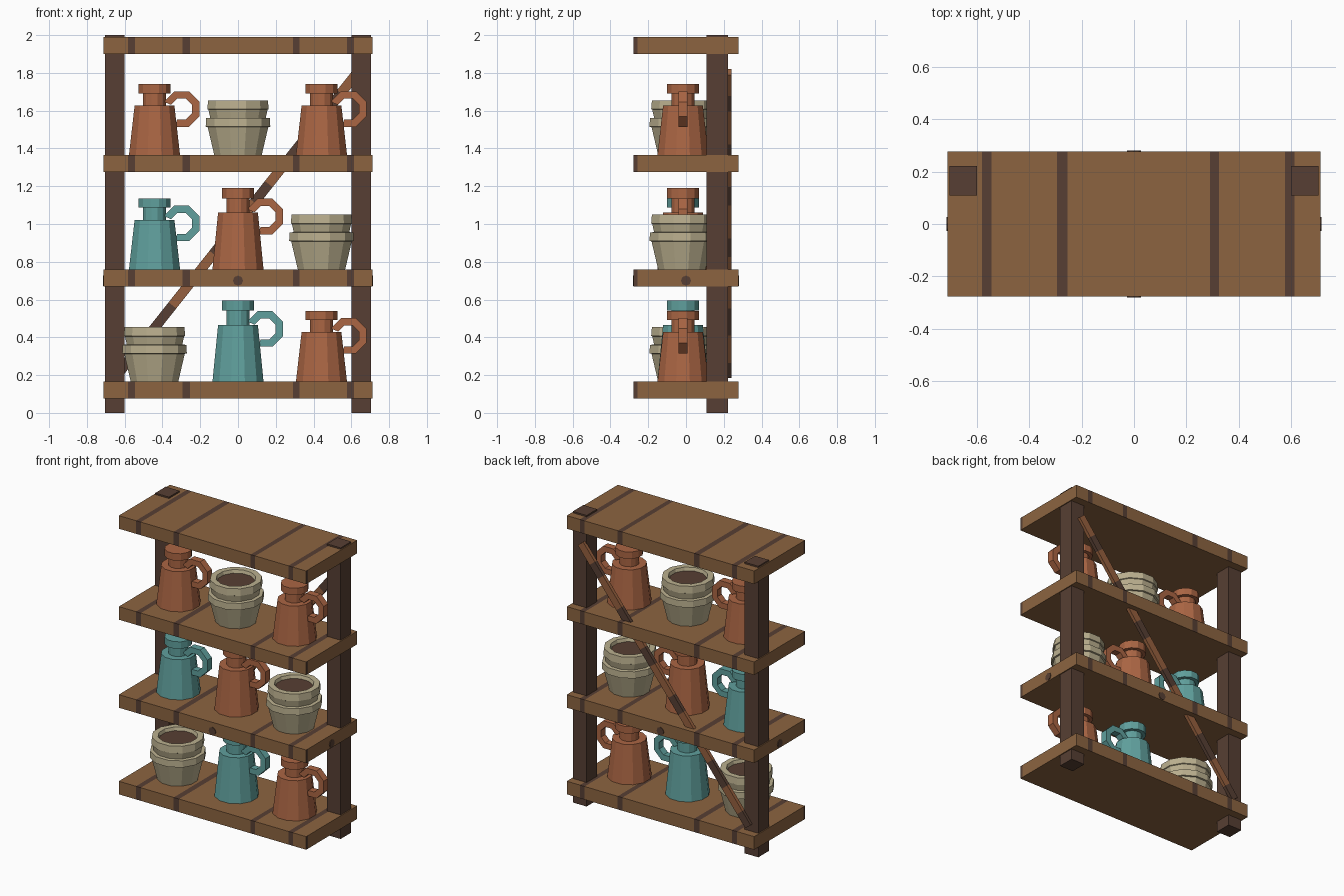
import bpy, bmesh, math
from mathutils import Matrix, Vector

if "Cube" in bpy.data.objects:
    bpy.data.objects.remove(bpy.data.objects["Cube"])


def material(name, hexcode):
    m = bpy.data.materials.new(name)
    rgb = [int(hexcode[i:i + 2], 16) / 255 for i in (0, 2, 4)]
    m.diffuse_color = [((c + 0.055) / 1.055) ** 2.4 for c in rgb] + [1]
    m.use_nodes = True
    m.node_tree.nodes["Principled BSDF"].inputs["Base Color"].default_value = m.diffuse_color
    return m


WOOD = material("wood", "8C6440")
DARK = material("dark_wood", "573F33")
RED = material("red_wood", "96603E")
CLAY = material("terracotta", "AB6644")
TEAL = material("teal_glaze", "60A09D")
CREAM = material("cream_glaze", "BBB08F")


def finish(name, bm, mats):
    bmesh.ops.recalc_face_normals(bm, faces=bm.faces)
    me = bpy.data.meshes.new(name)
    bm.to_mesh(me)
    bm.free()
    for m in mats:
        me.materials.append(m)
    ob = bpy.data.objects.new(name, me)
    bpy.context.collection.objects.link(ob)
    return ob


def box_bm(lo, hi):
    bm = bmesh.new()
    bmesh.ops.create_cube(bm, size=1)
    lo, hi = Vector(lo), Vector(hi)
    for v in bm.verts:
        v.co = (lo + hi) / 2 + v.co * (hi - lo)
    return bm


def cut(bm, axis, value):
    no = Vector((0, 0, 0))
    no[axis] = 1
    bmesh.ops.bisect_plane(bm, geom=bm.verts[:] + bm.edges[:] + bm.faces[:],
                           plane_co=no * value, plane_no=no)


def lathe(bm, profile, loc, sides=12):
    rings = []
    for r, z in profile:
        rings.append([bm.verts.new((loc[0] + r * math.cos(a), loc[1] + r * math.sin(a), loc[2] + z))
                      for a in (2 * math.pi * (i + 0.5) / sides for i in range(sides))])
    for a, b in zip(rings, rings[1:]):
        for i in range(sides):
            j = (i + 1) % sides
            bm.faces.new((a[i], a[j], b[j], b[i]))
    bm.faces.new(rings[0][::-1])
    return bm.faces.new(rings[-1])


# posts
for name, x0 in (("left_post", -0.705), ("right_post", 0.6)):
    finish(name, box_bm((x0, 0.108, 0), (x0 + 0.105, 0.222, 2.0)), [DARK])

# shelves with dark bands on the top, front and back
BANDS = ((-0.582, -0.545), (-0.295, -0.255), (0.29, 0.325), (0.577, 0.613))
for k, z0 in enumerate((0.075, 0.67, 1.275, 1.9)):
    bm = box_bm((-0.712, -0.277, z0), (0.712, 0.277, z0 + 0.09))
    for pair in BANDS:
        for x in pair:
            cut(bm, 0, x)
    cut(bm, 1, -0.257)
    bm.normal_update()
    for f in bm.faces:
        c = f.calc_center_median()
        band = any(a < c.x < b for a, b in BANDS) and f.normal.z > -0.5
        end = abs(f.normal.x) > 0.5 and c.y < -0.257
        f.material_index = int(band or end)
    finish(f"shelf_{k + 1}", bm, [WOOD, DARK])

# knots on the edges of the second shelf
for k in range(4):
    bm = bmesh.new()
    dist = 0.278 if k % 2 == 0 else 0.713
    bmesh.ops.create_cone(bm, cap_ends=True, segments=8, radius1=0.027, radius2=0.027, depth=0.006,
                          matrix=Matrix.Translation((0, 0, 0.7)) @ Matrix.Rotation(k * math.pi / 2, 4, 'Z')
                          @ Matrix.Translation((0, -dist, 0)) @ Matrix.Rotation(math.pi / 2, 4, 'X'))
    finish(f"knot_{k + 1}", bm, [DARK])

# diagonal brace with dark patches
A, B = Vector((-0.64, 0.229, 0.2)), Vector((0.634, 0.229, 1.805))
L = (B - A).length
PATCHES = ((0.0, 0.05), (0.14, 0.23), (0.4, 0.46), (0.57, 0.63), (0.7, 0.77), (0.88, 0.93))
bm = box_bm((0, -0.012, -0.026), (L, 0.012, 0.026))
for pair in PATCHES:
    for t in pair:
        if t > 0:
            cut(bm, 0, t * L)
for f in bm.faces:
    t = f.calc_center_median().x / L
    f.material_index = int(any(a < t < b for a, b in PATCHES))
ang = math.atan2(B.z - A.z, B.x - A.x)
bm.transform(Matrix.Translation(A) @ Matrix.Rotation(-ang, 4, 'Y'))
finish("diagonal_brace", bm, [RED, DARK])

Y = -0.016


# jug: body, neck and lip in one profile, plus an open octagonal handle
def jug(name, x, z, s, mat):
    bm = bmesh.new()
    prof = [(0.14, 0), (0.109, 0.262), (0.062, 0.262), (0.062, 0.327), (0.087, 0.327), (0.087, 0.375)]
    lathe(bm, [(r, h * s) for r, h in prof], (x, Y, z))
    rings = []
    for i in range(7):
        a = math.radians(157.5 - 45 * i)
        rings.append([bm.verts.new((x + 0.143 + r * math.cos(a), Y + w, z + 0.243 * s + r * math.sin(a)))
                      for r, w in ((0.06, -0.024), (0.102, -0.024), (0.102, 0.024), (0.06, 0.024))])
    for p, q in zip(rings, rings[1:]):
        for i in range(4):
            j = (i + 1) % 4
            bm.faces.new((p[i], p[j], q[j], q[i]))
    bm.faces.new(rings[0])
    bm.faces.new(rings[-1][::-1])
    finish(name, bm, [mat])


# stacked bowls with a dark hollow
def bowls(name, x, z):
    bm = bmesh.new()
    prof = [(0.13, 0), (0.166, 0.148), (0.177, 0.15), (0.175, 0.195), (0.152, 0.197), (0.162, 0.24),
            (0.168, 0.243), (0.164, 0.29), (0.125, 0.29), (0.118, 0.268)]
    lathe(bm, prof, (x, -0.022, z)).material_index = 1
    finish(name, bm, [CREAM, DARK])


X, Z = 0.442, (0.165, 0.76, 1.365)
bowls("bottom_bowls", -X, Z[0])
jug("bottom_teal_jug", 0, Z[0], 1.15, TEAL)
jug("bottom_clay_jug", X, Z[0], 1, CLAY)
jug("middle_teal_jug", -X, Z[1], 1, TEAL)
jug("middle_clay_jug", 0, Z[1], 1.15, CLAY)
bowls("middle_bowls", X, Z[1])
jug("top_left_jug", -X, Z[2], 1, CLAY)
bowls("top_bowls", 0, Z[2])
jug("top_right_jug", X, Z[2], 1, CLAY)
